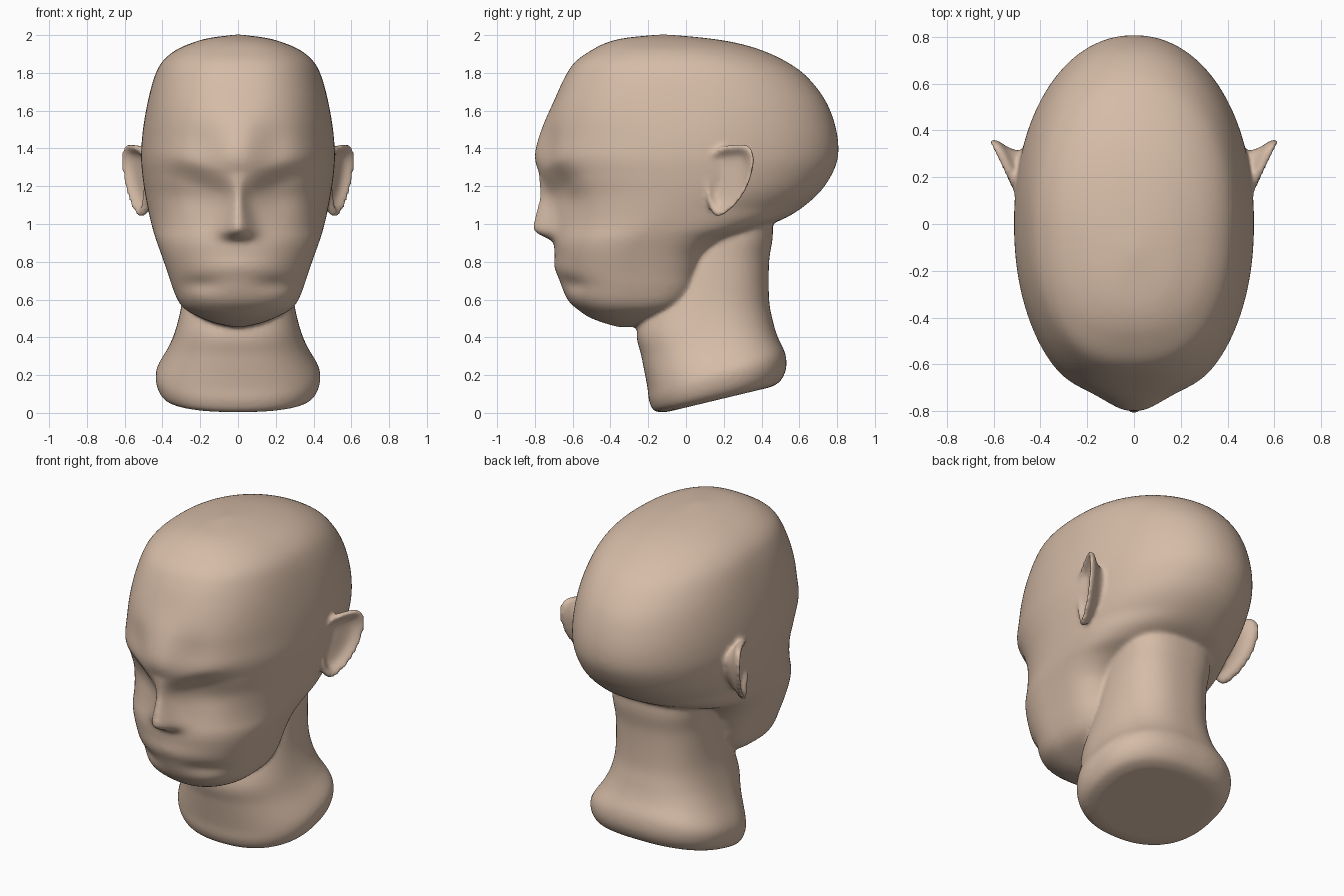
import bpy, bmesh, math
from math import exp, sin, cos, pi

if "Cube" in bpy.data.objects:
    bpy.data.objects.remove(bpy.data.objects["Cube"])

skin = bpy.data.materials.new("tan_clay")
skin.diffuse_color = (0.67, 0.50, 0.385, 1)
skin.use_nodes = True
skin.node_tree.nodes["Principled BSDF"].inputs["Base Color"].default_value = skin.diffuse_color


def spline(rows, steps, closed=False):
    """Catmull-Rom through tuples of numbers."""
    n, out = len(rows), []
    get = lambda i: rows[i % n] if closed else rows[max(0, min(n - 1, i))]
    for i in range(n if closed else n - 1):
        p = [get(i + k) for k in (-1, 0, 1, 2)]
        for s in range(steps):
            t = s / steps
            out.append([0.5 * (2 * b + (c - a) * t + (2 * a - 5 * b + 4 * c - d) * t * t
                               + (3 * b - a - 3 * c + d) * t ** 3) for a, b, c, d in zip(*p)])
    if not closed:
        out.append(list(rows[-1]))
    return out


def smooth(a, b, v):
    t = max(0, min(1, (v - a) / (b - a)))
    return t * t * (3 - 2 * t)


def bump(v, centre, width):
    return exp(-((v - centre) / width) ** 2)


def loft(bm, rings):
    """Closed skin over a stack of rings."""
    vs = [[bm.verts.new(p) for p in r] for r in rings]
    n = len(rings[0])
    for a, b in zip(vs, vs[1:]):
        for i in range(n):
            j = (i + 1) % n
            bm.faces.new((a[i], a[j], b[j], b[i]))
    bm.faces.new(vs[0][::-1])
    bm.faces.new(vs[-1])


def oval(yf, yb, w, nf, nb, count):
    """Superellipse with separate squareness for front and back."""
    yc, r, pts = (yf + yb) / 2, (yb - yf) / 2, []
    for i in range(count):
        a = 2 * pi * (i + 0.5) / count
        s, c = sin(a), cos(a)
        n = nb if s > 0 else nf
        pts.append((math.copysign(abs(c) ** (2 / n), c) * w,
                    yc + math.copysign(abs(s) ** (2 / n), s) * r, max(0, -s)))
    return pts


def face_offset(x, z):
    """Backward (+) or forward (-) shift of the front: brow, sockets, nose, mouth."""
    ax = abs(x)
    off_centre = 1 - bump(x, 0, 0.06)
    zb = z - 0.3 * (ax - 0.2)
    socket = 0.055 * (1 - smooth(1.19, 1.33, zb)) * smooth(0.88, 1.15, z) * bump(ax, 0.2, 0.15)
    forehead = 0.035 * bump(ax, 0.18, 0.11) * bump(z, 1.39, 0.15)
    s = 0.04 + 0.04 * (1 - smooth(0.94, 1.15, z))
    nose = 0.105 * max(0, min(1, (1.27 - z) / 0.28)) * smooth(0.895, 0.97, z) * bump(x, 0, s)
    lips = 0.012 * bump(z, 0.77, 0.05) * bump(x, 0, 0.2)
    chin = 0.022 * bump(z, 0.68, 0.04) * bump(ax, 0.2, 0.1)
    return (socket + forehead) * off_centre + chin - nose - lips


bm = bmesh.new()

# skull and face: height, front y, back y, half width
skull = [(.455, -.36, -.26, .03), (.475, -.43, -.2, .12), (.505, -.51, -.12, .2),
         (.545, -.57, -.04, .275), (.59, -.62, .02, .315), (.66, -.655, .06, .345),
         (.75, -.68, .08, .375), (.85, -.695, .12, .41), (.92, -.70, .22, .435),
         (.98, -.705, .40, .453), (1.05, -.715, .56, .47), (1.15, -.73, .69, .49),
         (1.25, -.77, .765, .505), (1.36, -.80, .805, .513), (1.5, -.765, .795, .503),
         (1.65, -.70, .74, .477), (1.78, -.64, .64, .442), (1.86, -.585, .53, .40),
         (1.92, -.50, .40, .33), (1.96, -.42, .26, .24), (1.985, -.32, .10, .15),
         (2.003, -.14, -.10, .01)]
rings = []
for z, yf, yb, w in spline(skull, 8):
    nb = 3.6 - 1.5 * smooth(.85, 1.1, z)
    nf = 2.1 + 0.3 * smooth(1.4, 1.7, z)
    rings.append([(x, y + face_offset(x, z) * smooth(0, 0.5, f), z)
                  for x, y, f in oval(yf, yb, w, nf, nb, 256)])
loft(bm, rings)

# neck: height, front y, back y, half width, tilt
neck = [(.06, -.10, .45, .33, .24), (.08, -.165, .50, .395, .24), (.14, -.195, .53, .43, .24),
        (.22, -.205, .525, .43, .24), (.35, -.235, .485, .365, .15), (.46, -.26, .46, .325, .08),
        (.6, -.2, .44, .295, 0), (.8, -.1, .44, .28, 0), (.95, 0, .46, .28, 0), (1.15, 0, .45, .28, 0)]
loft(bm, [[(x, y, z + k * (y - .13)) for x, y, f in oval(yf, yb, w, 2.3, 2.5, 96)]
          for z, yf, yb, w, k in spline(neck, 8)])

# ears: outline in y, z; rings give scale and sideways shift from stalk to dish
outline = spline([(.12, 1.10), (.165, 1.04), (.25, 1.09), (.325, 1.20), (.36, 1.33),
                  (.335, 1.41), (.26, 1.42), (.165, 1.40), (.11, 1.33), (.105, 1.2)], 8, True)
cy, cz = .225, 1.25
profile = spline([(.6, -.16), (.66, -.09), (.80, -.05), (.97, -.028), (1.0, 0), (.93, .012),
                  (.80, -.004), (.66, -.026), (.4, -.034), (.05, -.034)], 4)
for side in (1, -1):
    rings = []
    for s, dx in profile:
        ring = []
        for y, z in outline:
            py, pz = cy + (y - cy) * s, cz + (z - cz) * s
            ring.append((side * (.49 + .48 * (py - .11) + dx), py, pz))
        rings.append(ring)
    loft(bm, rings)

bmesh.ops.recalc_face_normals(bm, faces=bm.faces)
mesh = bpy.data.meshes.new("head")
bm.to_mesh(mesh)
bm.free()
head = bpy.data.objects.new("head", mesh)
bpy.context.collection.objects.link(head)

# fuse the parts into one skin and soften the joins
fuse = head.modifiers.new("fuse", 'REMESH')
fuse.mode = 'VOXEL'
fuse.voxel_size = 0.012
fuse.use_smooth_shade = True
soften = head.modifiers.new("soften", 'SMOOTH')
soften.factor = 0.5
soften.iterations = 8
fused = bpy.data.meshes.new_from_object(head.evaluated_get(bpy.context.evaluated_depsgraph_get()))
head.modifiers.clear()
head.data = fused
fused.materials.clear()
fused.materials.append(skin)
for p in fused.polygons:
    p.use_smooth = True
    p.material_index = 0
